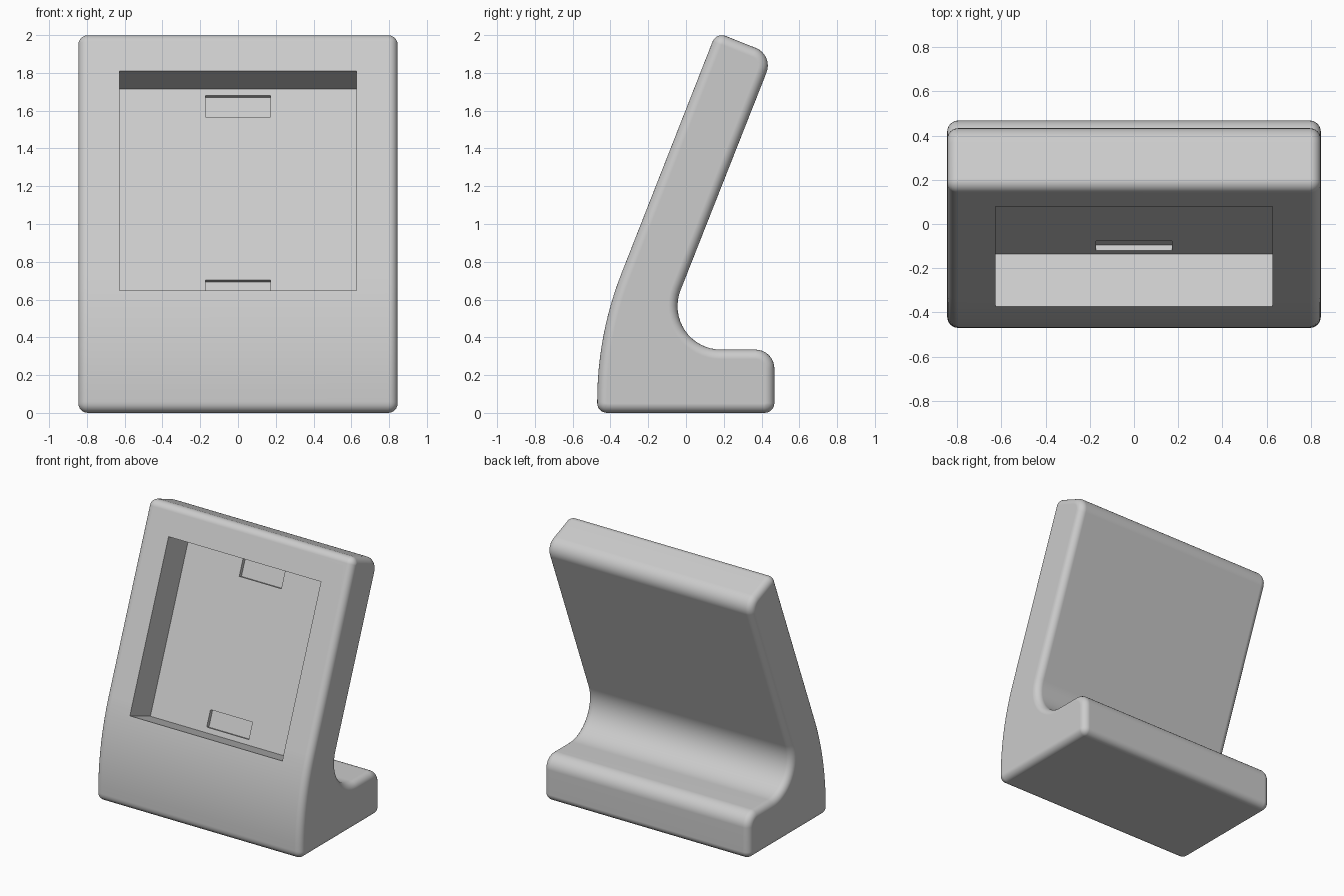
import bpy, bmesh, math
from mathutils import Vector, Matrix

if "Cube" in bpy.data.objects:
    bpy.data.objects.remove(bpy.data.objects["Cube"])

HALF_W = 0.845          # half width of the stand
EDGE = 0.05             # rounding of the side edges
LEAN = math.atan(0.392)  # lean of the upright
UP = Vector((math.sin(LEAN), math.cos(LEAN)))       # along the upright (y, z)
OUT = Vector((-math.cos(LEAN), math.sin(LEAN)))     # out of its front face
FACE = Vector((-0.31, 0.82))                        # point on the front face

# Side profile (y, z, corner radius, segments), counter-clockwise
CORNERS = [
    (-0.47, 0.0, 0.052, 6), (0.468, 0.0, 0.052, 6), (0.468, 0.335, 0.1, 8),
    (-0.153, 0.335, 0.23, 16), (0.463, 1.895, 0.1, 8), (0.16, 2.015, 0.052, 6),
    (-0.47, 0.412, 1.85, 12),
]


def profile(offset):
    """Rounded side profile, moved inwards by offset."""
    pts = [Vector(c[:2]) for c in CORNERS]
    n = len(pts)
    result = []
    for i, (_, _, radius, seg) in enumerate(CORNERS):
        a = (pts[i] - pts[i - 1]).normalized()
        b = (pts[(i + 1) % n] - pts[i]).normalized()
        na, nb = Vector((-a.y, a.x)), Vector((-b.y, b.x))   # inward normals
        miter = (na + nb) / (1 + na.dot(nb))
        turn = math.atan2(a.x * b.y - a.y * b.x, a.dot(b))
        convex = 1 if turn > 0 else -1
        centre = pts[i] + miter * radius * convex
        r = radius - offset * convex
        for k in range(seg + 1):
            normal = Matrix.Rotation(turn * k / seg, 2) @ na
            result.append(centre - normal * r * convex)
    return result


def finish(bm, name):
    """Turn all faces outwards and make an object."""
    bm.normal_update()
    bmesh.ops.recalc_face_normals(bm, faces=bm.faces[:])
    if bm.calc_volume(signed=True) < 0:
        bmesh.ops.reverse_faces(bm, faces=bm.faces[:])
    mesh = bpy.data.meshes.new(name)
    bm.to_mesh(mesh)
    bm.free()
    obj = bpy.data.objects.new(name, mesh)
    bpy.context.collection.objects.link(obj)
    return obj


def box_cutter(name, half_x, t0, t1, d0, d1):
    """Box aligned with the upright: t runs up it, d is depth into it."""
    bm = bmesh.new()
    bmesh.ops.create_cube(bm, size=1)
    for v in bm.verts:
        t = t1 if v.co.y > 0 else t0
        d = d1 if v.co.z > 0 else d0
        p = FACE + UP * t - OUT * d
        v.co = (half_x * 2 * v.co.x, p.x, p.y)
    return finish(bm, name)


def cut(obj, cutter):
    """Subtract the cutter, trying the next solver if nothing was removed."""
    before = len(obj.data.vertices)
    for solver in ('EXACT', 'MANIFOLD', 'FLOAT'):
        mod = obj.modifiers.new("cut", 'BOOLEAN')
        mod.operation = 'DIFFERENCE'
        mod.solver = solver
        mod.object = cutter
        bpy.context.view_layer.update()
        graph = bpy.context.evaluated_depsgraph_get()
        mesh = bpy.data.meshes.new_from_object(obj.evaluated_get(graph))
        obj.modifiers.remove(mod)
        if len(mesh.vertices) > before:
            obj.data = mesh
            break
    bpy.data.objects.remove(cutter)


# Stand body: stacked profiles with a quarter-round at each side
STEPS = 6
angles = [math.pi / 2 * k / STEPS for k in range(STEPS + 1)]
half = [(HALF_W - EDGE + EDGE * math.sin(t), EDGE * (1 - math.cos(t))) for t in angles]
sections = [(-x, o) for x, o in reversed(half)] + half
bm = bmesh.new()
rings = [[bm.verts.new((x, p.x, p.y)) for p in profile(o)] for x, o in sections]
for r0, r1 in zip(rings, rings[1:]):
    for i in range(len(r0)):
        bm.faces.new((r0[i - 1], r0[i], r1[i], r1[i - 1]))
bm.faces.new(rings[0][::-1])
bm.faces.new(rings[-1])
stand = finish(bm, "stand_body")

grey = bpy.data.materials.new("light grey")
grey.diffuse_color = (0.6, 0.6, 0.6, 1)
grey.use_nodes = True
grey.node_tree.nodes["Principled BSDF"].inputs["Base Color"].default_value = grey.diffuse_color
stand.data.materials.append(grey)

# Square pocket in the front, with two shallow slots in its floor
cut(stand, box_cutter("pocket_cutter", 0.627, -0.183, 1.063, -0.2, 0.26))
cut(stand, box_cutter("lower_slot_cutter", 0.173, -0.145, -0.024, 0.2, 0.288))
cut(stand, box_cutter("upper_slot_cutter", 0.173, 0.903, 1.026, 0.2, 0.288))

# Smooth rounded edges, flat large faces
bpy.context.view_layer.objects.active = stand
stand.select_set(True)
bpy.ops.object.shade_smooth_by_angle(angle=math.radians(30))
weighted = stand.modifiers.new("flat_faces", 'WEIGHTED_NORMAL')
weighted.keep_sharp = True
